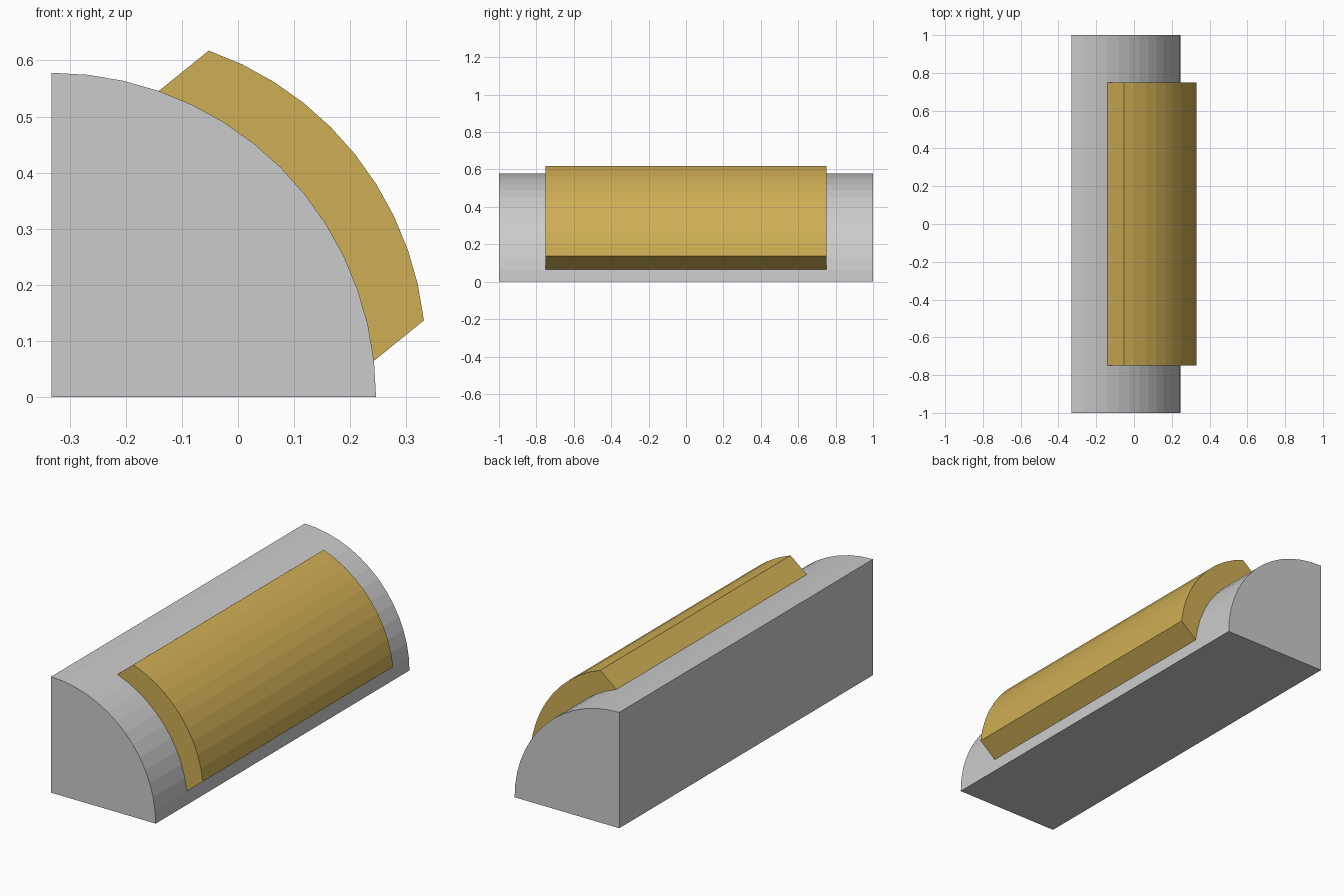
import bpy
from math import cos, sin, pi

if "Cube" in bpy.data.objects:
    bpy.data.objects.remove(bpy.data.objects["Cube"])

CX, R, N = -0.332, 0.578, 14      # quarter-round axis, radius, facets
SHIFT_X, SHIFT_Z = 0.089, 0.072   # direction the panel is pushed out


def arc(i, dx=0.0, dz=0.0):
    a = i * pi / 2 / N
    return (CX + R * cos(a) + dx, R * sin(a) + dz)


def prism(name, profile, half):
    """Extrude a counter-clockwise x-z profile along y."""
    n = len(profile)
    verts = [(x, y, z) for y in (-half, half) for x, z in profile]
    faces = [list(range(n)), list(range(2 * n - 1, n - 1, -1))]
    for i in range(n):
        j = (i + 1) % n
        faces.append([j, i, i + n, j + n])
    mesh = bpy.data.meshes.new(name)
    mesh.from_pydata(verts, [], faces)
    mesh.update()
    obj = bpy.data.objects.new(name, mesh)
    bpy.context.collection.objects.link(obj)
    return obj


# Quarter-round body
prism("quarter_round_body", [(CX, 0)] + [arc(i) for i in range(N + 1)], 1.0)

# Raised curved panel: the same arc, slid outward
outer = [arc(i, SHIFT_X, SHIFT_Z) for i in range(1, 12)]
inner = [arc(i) for i in range(11, 0, -1)]
panel = prism("raised_panel", outer + inner, 0.75)

gold = bpy.data.materials.new("gold")
gold.diffuse_color = (0.62, 0.42, 0.09, 1)
gold.use_nodes = True
gold.node_tree.nodes["Principled BSDF"].inputs["Base Color"].default_value = gold.diffuse_color
panel.data.materials.append(gold)
